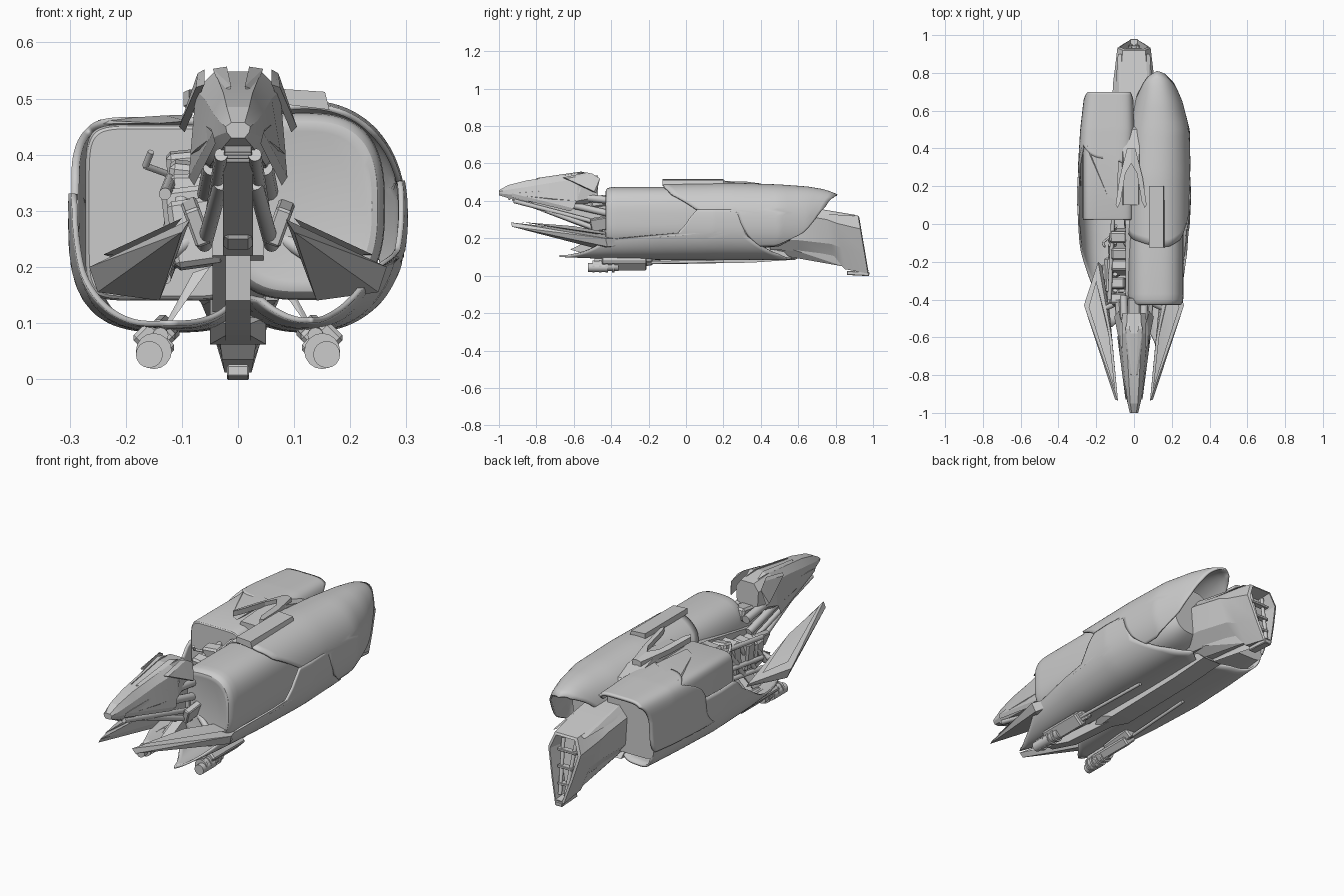
import bpy, bmesh, math, random
from mathutils import Vector, Matrix

random.seed(4)


def finish(name, bm, angle=32):
    bmesh.ops.recalc_face_normals(bm, faces=bm.faces[:])
    me = bpy.data.meshes.new(name)
    bm.to_mesh(me)
    bm.free()
    me.shade_smooth()
    me.set_sharp_from_angle(angle=math.radians(angle))
    ob = bpy.data.objects.new(name, me)
    bpy.context.scene.collection.objects.link(ob)
    return ob


def lerp_rows(rows, t):
    # interpolate rows of numbers by their first column
    if t <= rows[0][0]:
        return rows[0][1:]
    for a, b in zip(rows, rows[1:]):
        if t <= b[0]:
            f = (t - a[0]) / (b[0] - a[0])
            return [p + (q - p) * f for p, q in zip(a[1:], b[1:])]
    return rows[-1][1:]


def sup(deg, n):
    c, s = math.cos(math.radians(deg)), math.sin(math.radians(deg))
    return (math.copysign(abs(c) ** (2 / n), c), math.copysign(abs(s) ** (2 / n), s))


def shell(name, side, n, prof, cols, thick=0.01, m=48, k=24):
    # curved panel: cols = angle, front y, back y; prof = y, cx, cz, rx, rz
    bm = bmesh.new()
    grid = []
    for i in range(m + 1):
        a = cols[0][0] + (cols[-1][0] - cols[0][0]) * i / m
        y0, y1 = lerp_rows(cols, a)
        c, s = sup(a, n)
        row = []
        for j in range(k + 1):
            y = y0 + (y1 - y0) * j / k
            cx, cz, rx, rz = lerp_rows(prof, y)
            row.append(bm.verts.new((side * (cx + rx * c), y, cz + rz * s)))
        grid.append(row)
    for r, q in zip(grid, grid[1:]):
        for j in range(k):
            bm.faces.new((r[j], r[j + 1], q[j + 1], q[j]))
    ob = finish(name, bm)
    # outward normals so the thickness goes inward
    p = ob.data.polygons[len(ob.data.polygons) // 2]
    if p.normal.dot(p.center - Vector((side * 0.12, p.center.y, 0.29))) < 0:
        ob.data.flip_normals()
    mod = ob.modifiers.new("thickness", 'SOLIDIFY')
    mod.thickness = thick
    mod.offset = -1
    return ob


def skin(name, rings, angle=32):
    bm = bmesh.new()
    vs = [[bm.verts.new(p) for p in r] for r in rings]
    n = len(vs[0])
    for a, b in zip(vs, vs[1:]):
        for i in range(n):
            bm.faces.new((a[i], a[(i + 1) % n], b[(i + 1) % n], b[i]))
    bm.faces.new(vs[0])
    bm.faces.new(vs[-1])
    return finish(name, bm, angle)


def pod(name, cx, cz, rx, rz, n, stations):
    return skin(name, [[(cx + rx * f * sup(a * 5, n)[0], y, cz + rz * f * sup(a * 5, n)[1])
                        for a in range(72)] for y, f in stations])


def facet(name, rows, slant=0.0):
    # faceted symmetrical body: y, top z/w, middle z/w, low z/w, bottom z/w
    rings = []
    for y, *v in rows:
        half = [(v[i + 1], v[i]) for i in (0, 2, 4, 6)]
        pts = half + [(-x, z) for x, z in half[::-1]]
        rings.append([(x, y + slant * (0.32 - z), z) for x, z in pts])
    return skin(name, rings, 15)


def hull(name, pts, side=1):
    bm = bmesh.new()
    for x, y, z in pts:
        bm.verts.new((side * x, y, z))
    r = bmesh.ops.convex_hull(bm, input=bm.verts[:])
    bmesh.ops.delete(bm, geom=[v for v in bm.verts if not v.link_faces], context='VERTS')
    return finish(name, bm, 15)


def bar(name, a, b, r, r2=None, sides=12):
    a, b = Vector(a), Vector(b)
    bm = bmesh.new()
    mat = Matrix.Translation((a + b) / 2) @ (b - a).to_track_quat('Z', 'Y').to_matrix().to_4x4()
    bmesh.ops.create_cone(bm, cap_ends=True, segments=sides, radius1=r, radius2=r2 or r,
                          depth=(b - a).length, matrix=mat)
    return finish(name, bm)


def box(name, c, size, rx=0, ry=0):
    bm = bmesh.new()
    mat = (Matrix.Translation(c) @ Matrix.Rotation(math.radians(ry), 4, 'Y') @
           Matrix.Rotation(math.radians(rx), 4, 'X') @ Matrix.Diagonal((*size, 1)))
    bmesh.ops.create_cube(bm, size=1, matrix=mat)
    bmesh.ops.bevel(bm, geom=bm.edges[:], offset=min(size) * 0.15, segments=1, affect='EDGES')
    return finish(name, bm, 15)


# Large rounded tank on the right and squarer cargo box on the left
pod("right_tank", 0.115, 0.308, 0.147, 0.167, 2.8,
    [(-0.428, 0.80), (-0.43, 0.84), (-0.427, 0.91), (-0.418, 0.96), (-0.40, 0.99), (-0.37, 1),
     (0.35, 1), (0.5, 0.9), (0.56, 0.7)])
pod("left_box", -0.137, 0.297, 0.135, 0.157, 7,
    [(0.02, 0.95), (0.024, 0.98), (0.035, 1), (0.45, 1), (0.62, 0.93)])

# Upper shells: hooded one on the right, square-cut one on the left
shell("right_upper_shell", 1, 2.2,
      [(-0.2, .12, .29, .175, .2), (.25, .12, .29, .18, .207), (.5, .13, .29, .165, .198),
       (.65, .128, .295, .128, .182), (.75, .123, .33, .09, .13), (.81, .12, .39, .05, .045)],
      [(-40, .40, .47), (-20, .33, .62), (0, .29, .70), (14, .27, .74), (15, .06, .745), (45, -.08, .795),
       (70, -.12, .805), (90, -.12, .81), (135, -.08, .78), (168, 0, .66)])
shell("left_upper_shell", -1, 5,
      [(.3, .15, .3, .147, .168), (.5, .14, .3, .145, .166), (.7, .132, .3, .13, .158)],
      [(-20, .2, .62), (10, .3, .66), (45, .42, .70), (100, .33, .70), (135, .28, .70), (160, .3, .66)], 0.014)

# Boat-shaped lower hulls
low = [(-.68, .13, .19, .05, .09), (-.43, .12, .26, .13, .17), (-.15, .12, .29, .168, .205),
       (.15, .12, .29, .183, .207), (.4, .12, .29, .17, .205), (.6, .12, .25, .14, .165)]
shell("right_lower_hull", 1, 2.3, low,
      [(-140, -.5, .45), (-90, -.68, .57), (-60, -.6, .5), (-20, -.43, .33), (-16, -.05, .32), (15, .06, .28)])
shell("left_lower_hull", -1, 3.0, low,
      [(-140, -.4, .5), (-90, -.55, .58), (-60, -.36, .6), (-30, -.2, .62), (-8, -.08, .62), (5, .05, .5)])

# Faceted front cowl with cheeks, ears, brow and grille
facet("front_cowl", [
    (-1.0, .457, .012, .45, .022, .44, .02, .43, .012),
    (-.95, .485, .02, .46, .034, .435, .034, .415, .025),
    (-.85, .51, .026, .475, .045, .425, .055, .395, .04),
    (-.70, .53, .034, .50, .06, .41, .075, .38, .05),
    (-.58, .548, .042, .515, .075, .40, .085, .375, .05),
    (-.47, .535, .035, .50, .06, .42, .055, .40, .04)])
for i in range(4):
    box("cowl_grille_slat", (0, -.945 + i * .02, .412 - i * .006), (.05, .01, .014), 20)
for s in (-1, 1):
    hull("cowl_cheek", [(.04, -.93, .42), (.045, -.93, .44), (.078, -.62, .345), (.088, -.6, .36),
                        (.078, -.56, .47), (.06, -.6, .47)], s)
    hull("cowl_ear", [(.06, -.66, .525), (.075, -.64, .52), (.06, -.53, .552), (.072, -.50, .545),
                      (.105, -.49, .45), (.095, -.48, .44), (.08, -.46, .52)], s)
    hull("cowl_brow", [(.012, -.80, .522), (.03, -.78, .515), (.02, -.56, .557), (.045, -.55, .553),
                       (.03, -.5, .54), (.02, -.8, .5)], s)
    bar("steering_strut", (s * .03, -.92, .40), (s * .05, -.42, .27), .012)
    bar("damper", (s * .045, -.62, .38), (s * .055, -.40, .33), .018)
    bar("fork_tube", (s * .03, -.75, .35), (s * .06, -.45, .24), .014)
    bar("neck_tube", (s * .05, -.56, .42), (s * .055, -.38, .40), .02)
    # Angled front blades with their arms
    hull("front_blade", [(.085, -.935, .285), (.10, -.93, .262), (.265, -.43, .20), (.25, -.42, .155),
                         (.19, -.2, .19), (.17, -.22, .165), (.14, -.46, .14), (.13, -.45, .165),
                         (.115, -.62, .25)], s)
    hull("blade_ridge", [(.10, -.88, .287), (.13, -.6, .265), (.24, -.44, .222), (.15, -.5, .225), (.2, -.3, .21)], s)
    bar("blade_arm", (s * .05, -.40, .27), (s * .16, -.45, .20), .014)
    box("blade_mount", (s * .075, -.45, .28), (.03, .12, .07), 10, s * 20)
    # Underslung guns
    g = s * .15
    box("gun_body", (g, -.33, .065), (.07, .24, .045), 0, s * -45)
    box("gun_cover", (g - s * .012, -.27, .08), (.05, .18, .05), 4, s * -45)
    bar("gun_barrel", (g, -.50, .052), (g, -.36, .052), .026, sides=16)
    bar("gun_muzzle", (g + s * .008, -.525, .044), (g + s * .008, -.42, .044), .024, sides=16)
    for i in range(4):
        bar("gun_ring", (g, -.50 + i * .035, .05), (g, -.488 + i * .035, .05), .032, sides=16)
    bar("gun_scope", (g - s * .012, -.49, .078), (g - s * .01, -.2, .085), .014)
    bar("gun_rail", (g, -.22, .07), (s * .13, .2, .076), .008)
    for y in (-.40, -.30):
        hull("gun_arm", [(.14, y, .08), (.12, y, .10), (.05, y + .04, .2), (.08, y + .04, .19),
                         (.14, y + .06, .08), (.12, y + .06, .10), (.05, y + .1, .2), (.08, y + .1, .19)], s)

# Central beam, neck, spine and keel
hull("front_beam", [(x, y, z) for x in (-.027, .027) for y, z in
                    ((-.9, .40), (-.88, .385), (-.5, .40), (-.45, .22), (-.4, .38))])
box("front_plate", (0, -.50, .29), (.052, .06, .11), -25)
box("neck_block", (0, -.45, .40), (.07, .12, .06), 8)
hull("spine", [(x, y, z) for x in (-.045, .045) for y, z in
               ((-.44, .22), (-.44, .34), (.5, .14), (.55, .36), (-.3, .12), (0, .42))])
hull("keel", [(x * .05, y, z) for x in (-1, 1) for y, z in ((-.2, .11), (-.1, .062), (.35, .07), (.57, .085), (.5, .15))]
     + [(0, -.3, .09), (0, .56, .09)])
hull("keel_fin", [(x * .022, y, z) for x in (-1, 1) for y, z in ((-.62, .14), (-.45, .09), (-.1, .065), (-.1, .14), (-.45, .22))])

# Exposed machinery in the gap on the left
for i in range(5):
    y = -.40 + i * .085
    box("engine_block", (-.075 - .01 * (i % 2), y, .26 + .012 * i), (.09, .06, .12 + .02 * i),
        random.uniform(-12, 12), random.uniform(-10, 10))
    bar("engine_pipe", (-.125, y - .03, .20), (-.10, y + .05, .32 + .01 * i), .012)
for z in (.2, .25, .35):
    bar("engine_hose", (-.13, -.4, z - .02), (-.11, .05, z + .03), .011)
bar("hook_arm", (-.11, -.05, .36), (-.165, -.10, .38), .006)
bar("hook_tip", (-.165, -.10, .38), (-.155, -.12, .405), .006)

# Forked windscreen on top, saddle and slim right-hand shell plate
for s in (-1, 1):
    pts = [(.0, .40), (.022, .40), (.045, .31), (.03, .27), (.0, .32)]
    leg = [(.025, .30), (.045, .31), (.062, .24), (.082, .10), (.072, .085), (.056, .12)]
    for part in (pts, leg):
        ob = hull("windscreen_fork", [(s * x, y, .545 - .13 * y - .25 * x - d) for x, y in part for d in (0, .025)])
        ob.location.x = -.015
hull("saddle", [(x * w - .015, y, z) for x in (-1, 1) for w, y, z in
                ((.04, .1, .47), (.04, .32, .485), (.05, .5, .44), (.06, .55, .38), (.06, .1, .40))])
skin("shell_plate", [[(x, y, z) for x, z in ((.08, .49), (.08, .517), (.155, .512), (.163, .48))]
                     for y in (-.125, .2)])
hull("left_top_panel", [(-.25, .42, .462), (-.13, .29, .47), (-.14, .15, .456), (-.09, .12, .46),
                        (-.08, .35, .472), (-.24, .38, .455), (-.1, .3, .44)])

# Tail housing with a hollow, slanted exhaust
facet("tail_housing", [
    (.42, .38, .06, .34, .11, .20, .11, .14, .07),
    (.58, .38, .075, .33, .12, .19, .11, .13, .06),
    (.75, .35, .075, .30, .11, .17, .085, .10, .035),
    (.80, .342, .07, .28, .103, .15, .065, .035, .028),
    (.92, .322, .06, .25, .088, .12, .055, .012, .024),
    (.925, .312, .05, .245, .075, .122, .045, .025, .018),
    (.85, .305, .045, .24, .07, .124, .04, .035, .015)], 0.17)
for i in range(3):
    z = .09 + i * .075
    box("exhaust_vane", (0, .89 + (.32 - z) * .17, z), (.06 + .022 * i, .03, .012))
for s in (-1, 1):
    bar("exhaust_post", (s * .015, .945, .04), (s * .035, .89, .29), .009)
    hull("tail_strut", [(.05, .48, .14), (.08, .48, .17), (.03, .84, .05), (.04, .82, .10), (.03, .5, .11)], s)
    hull("tail_ridge", [(.075, .55, .385), (.095, .56, .36), (.085, .9, .318), (.065, .9, .326), (.1, .7, .33)], s)
box("tail_foot", (0, .92, .012), (.04, .12, .022), -3)
